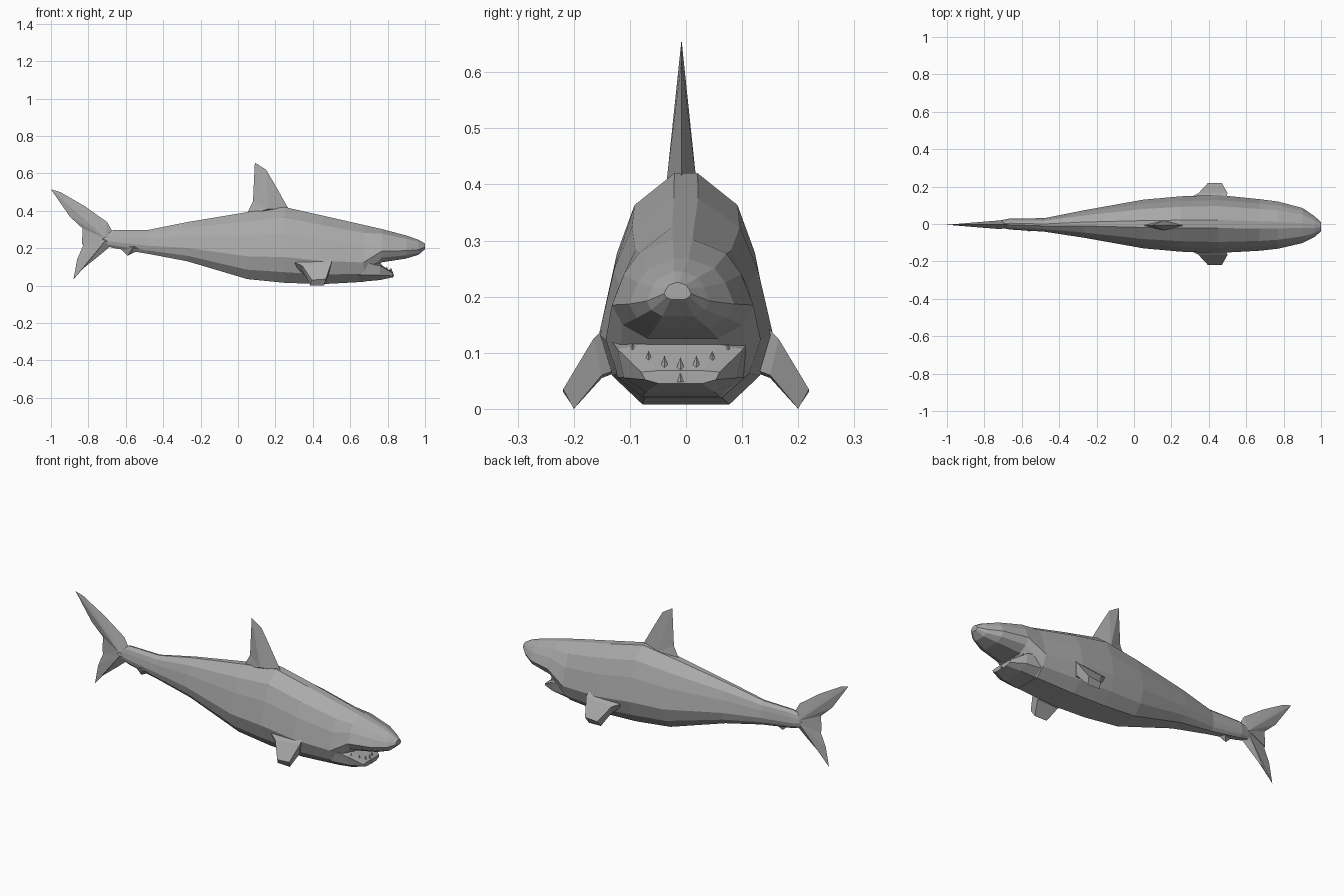
import bpy, bmesh
from mathutils import Vector

cube = bpy.data.objects.get("Cube")
if cube:
    bpy.data.objects.remove(cube)

grey = bpy.data.materials.new("shark grey")
grey.use_nodes = True
colour = (0.4, 0.4, 0.4, 1)
grey.diffuse_color = colour
grey.node_tree.nodes["Principled BSDF"].inputs["Base Color"].default_value = colour


def finish(name, bm):
    bmesh.ops.recalc_face_normals(bm, faces=bm.faces)
    mesh = bpy.data.meshes.new(name)
    bm.to_mesh(mesh)
    bm.free()
    mesh.materials.append(grey)
    obj = bpy.data.objects.new(name, mesh)
    bpy.context.collection.objects.link(obj)
    return obj


def loft(name, rings):
    """Skin a list of equal-length point rings and cap both ends."""
    bm = bmesh.new()
    loops = [[bm.verts.new(p) for p in ring] for ring in rings]
    for a, b in zip(loops, loops[1:]):
        for i in range(len(a)):
            j = (i + 1) % len(a)
            bm.faces.new((a[i], a[j], b[j], b[i]))
    bm.faces.new(loops[0])
    bm.faces.new(loops[-1])
    return finish(name, bm)


def section(x, low, high, half, half_profile, y=0.0):
    """Closed ring from (width, height) fractions listed bottom to top."""
    right = [(w, t) for w, t in half_profile]
    left = [(-w, t) for w, t in reversed(half_profile)]
    return [(x, y + w * half, low + t * (high - low)) for w, t in right + left]


def blade(name, outline, ridge, thick, y=0.0):
    """Thin-edged fin, thickest at its ridge point."""
    bm = bmesh.new()
    edge = [bm.verts.new((x, y, z)) for x, z in outline]
    for side in (-1, 1):
        peak = bm.verts.new((ridge[0], y + side * thick, ridge[1]))
        for i in range(len(edge)):
            bm.faces.new((edge[i], edge[(i + 1) % len(edge)], peak))
    return finish(name, bm)


# Body and snout: position, bottom, top, half width, sideways shift
body_profile = [(0.5, 0), (0.85, 0.14), (1, 0.34), (0.83, 0.65), (0.62, 0.86), (0.14, 1)]
stations = [
    (-0.72, 0.215, 0.285, 0.018, 0), (-0.66, 0.2, 0.298, 0.03, 0),
    (-0.48, 0.17, 0.298, 0.036, -0.005), (-0.27, 0.13, 0.34, 0.073, 0),
    (0.05, 0.035, 0.393, 0.13, 0), (0.25, 0.015, 0.42, 0.148, 0),
    (0.45, 0.008, 0.375, 0.155, 0), (0.67, 0.02, 0.325, 0.138, -0.005),
    (0.77, 0.125, 0.302, 0.126, -0.006), (0.9, 0.145, 0.268, 0.094, -0.008),
    (0.965, 0.165, 0.245, 0.056, -0.014), (1.0, 0.195, 0.225, 0.024, -0.015),
]
loft("body", [section(x, lo, hi, w, body_profile, y) for x, lo, hi, w, y in stations])

# Lower jaw with its floor rising towards the throat
jaw_profile = [(0.55, 0), (0.9, 0.3), (1, 0.9), (0.6, 1)]
jaw = [(0.6, 0.03, 0.13, 0.115), (0.67, 0.022, 0.135, 0.125),
       (0.76, 0.03, 0.115, 0.112), (0.83, 0.045, 0.068, 0.07)]
loft("lower_jaw", [section(x, lo, hi, w, jaw_profile, -0.01) for x, lo, hi, w in jaw])

# Teeth around the jaw rim
for n in range(7):
    s = (n - 3) / 3
    base = Vector((0.82 - 0.055 * s * s, 0.085 * s - 0.01, 0.07 + 0.025 * s * s))
    bm = bmesh.new()
    bmesh.ops.create_cone(bm, segments=4, radius1=0.016, radius2=0, depth=0.045, cap_ends=True)
    bmesh.ops.translate(bm, verts=bm.verts, vec=base)
    finish(f"tooth_{n + 1}", bm)

# Upright fins
blade("dorsal_fin", [(0.04, 0.37), (0.08, 0.45), (0.09, 0.658), (0.15, 0.62),
                     (0.2, 0.535), (0.27, 0.41)], (0.16, 0.41), 0.026, -0.008)
blade("upper_tail_fin", [(-0.66, 0.27), (-0.7, 0.34), (-0.82, 0.425), (-0.95, 0.5), (-1, 0.515),
                         (-0.9, 0.37), (-0.83, 0.305), (-0.835, 0.22)], (-0.71, 0.255), 0.024, -0.004)
blade("lower_tail_fin", [(-0.66, 0.23), (-0.73, 0.17), (-0.83, 0.09), (-0.88, 0.033),
                         (-0.86, 0.14), (-0.83, 0.21), (-0.82, 0.3)], (-0.71, 0.24), 0.024, -0.004)
blade("anal_fin", [(-0.65, 0.22), (-0.59, 0.16), (-0.54, 0.185), (-0.44, 0.17), (-0.5, 0.22)],
      (-0.56, 0.205), 0.03, -0.01)

# Pectoral fins, mirrored across the body
root = [(0.49, 0.125, 0.165), (0.27, 0.125, 0.14), (0.34, 0.11, 0.07), (0.47, 0.11, 0.075)]
middle = [(0.5, 0.165, 0.125), (0.345, 0.165, 0.105), (0.36, 0.15, 0.055), (0.485, 0.15, 0.06)]
tip = [(0.47, 0.219, 0.035), (0.395, 0.219, 0.03), (0.385, 0.2, 0.002), (0.46, 0.2, 0.0)]
for side, label in ((1, "left"), (-1, "right")):
    loft(f"{label}_pectoral_fin", [[(x, side * y, z) for x, y, z in ring]
                                   for ring in (root, middle, tip)])
